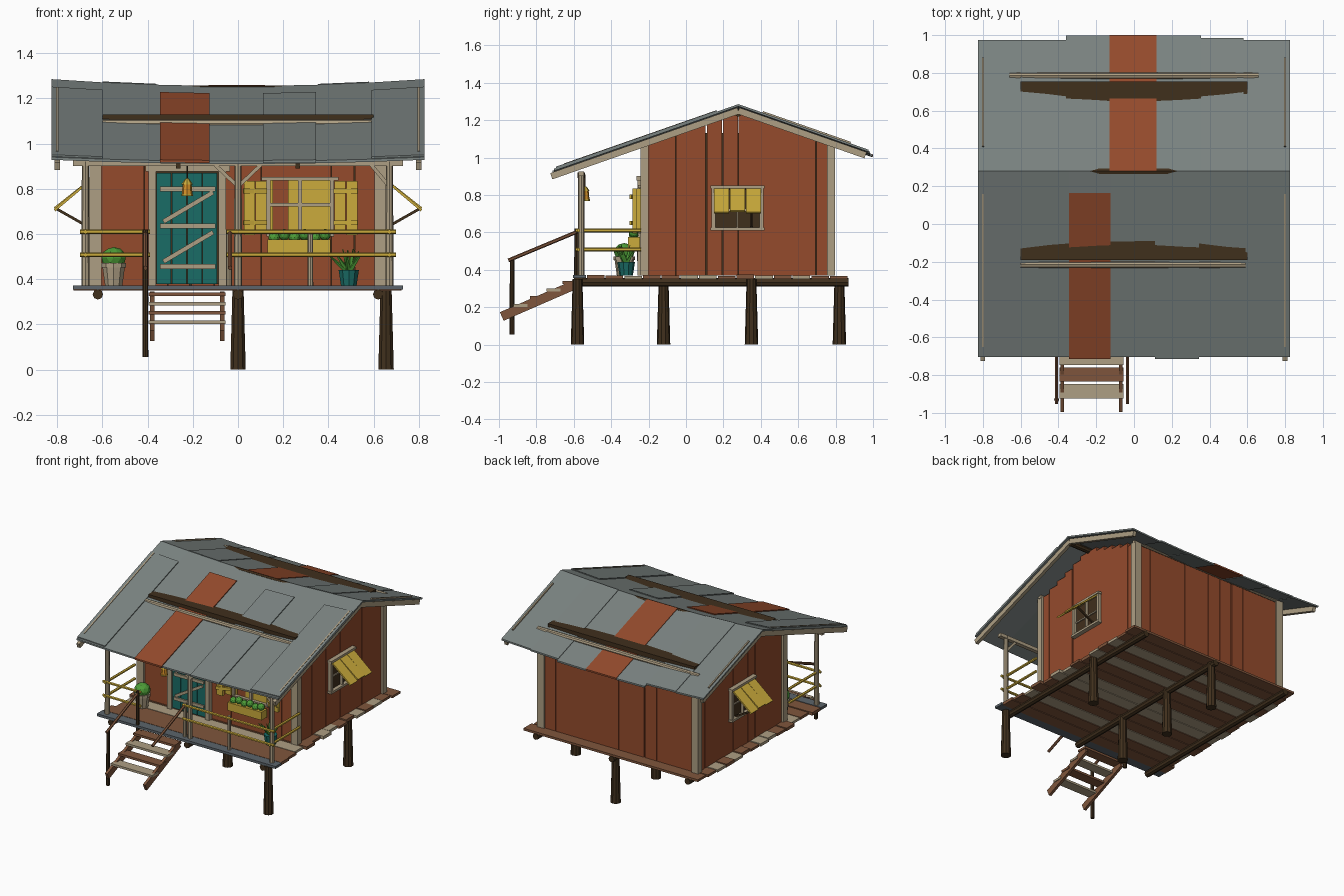
import bpy, bmesh, random
from mathutils import Vector

random.seed(4)
if "Cube" in bpy.data.objects:
    bpy.data.objects.remove(bpy.data.objects["Cube"])


def material(name, r, g, b):
    col = [(c / 255) ** 2.2 for c in (r, g, b)] + [1]
    m = bpy.data.materials.new(name)
    m.use_nodes = True
    m.diffuse_color = col
    m.node_tree.nodes["Principled BSDF"].inputs["Base Color"].default_value = col
    return m


GREY = material("roof grey", 122, 130, 128)
RED = material("rust red", 147, 76, 48)
TAN = material("weathered tan", 172, 157, 130)
YELLOW = material("painted yellow", 202, 170, 62)
TEAL = material("teal", 32, 108, 102)
DARK = material("dark timber", 66, 51, 34)
BROWN = material("brown timber", 126, 86, 62)
GREEN = material("leaf green", 78, 155, 58)
SLATE = material("slate", 92, 100, 106)
ORANGE = material("lamp orange", 215, 145, 45)


def finish(name, bm, mat):
    bmesh.ops.recalc_face_normals(bm, faces=bm.faces)
    me = bpy.data.meshes.new(name)
    bm.to_mesh(me)
    bm.free()
    me.materials.append(mat)
    ob = bpy.data.objects.new(name, me)
    bpy.context.collection.objects.link(ob)
    return ob


def prism(name, pts, mat):
    """Hexahedron from four bottom points followed by four top points."""
    bm = bmesh.new()
    v = [bm.verts.new(p) for p in pts]
    bm.faces.new(v[:4])
    bm.faces.new(v[4:])
    for i in range(4):
        j = (i + 1) % 4
        bm.faces.new((v[i], v[j], v[j + 4], v[i + 4]))
    return finish(name, bm, mat)


def box(name, x0, x1, y0, y1, z0, z1, mat):
    ring = [(x0, y0), (x1, y0), (x1, y1), (x0, y1)]
    return prism(name, [(x, y, z) for z in (z0, z1) for x, y in ring], mat)


def orient(ob, p, q):
    p, q = Vector(p), Vector(q)
    ob.location = (p + q) / 2
    ob.rotation_mode = 'QUATERNION'
    ob.rotation_quaternion = (q - p).to_track_quat('Z', 'Y')
    return ob


def beam(name, p, q, w, h, mat):
    d = (Vector(q) - Vector(p)).length / 2
    return orient(box(name, -w/2, w/2, -h/2, h/2, -d, d, mat), p, q)


def pole(name, p, q, r0, r1, mat, sides=8):
    bm = bmesh.new()
    bmesh.ops.create_cone(bm, cap_ends=True, segments=sides, radius1=r0, radius2=r1,
                          depth=(Vector(q) - Vector(p)).length)
    return orient(finish(name, bm, mat), p, q)


def ball(name, loc, r, mat, squash=1):
    bm = bmesh.new()
    bmesh.ops.create_icosphere(bm, subdivisions=2, radius=r)
    ob = finish(name, bm, mat)
    ob.location, ob.scale = loc, (1, 1, squash)


RIDGE = 0.28


def roof_z(x, y):
    d = abs(y - RIDGE)
    return 1.285 - 0.03 * (1 - (x / 0.82) ** 2) * (1 - 0.4 * d) - 0.35 * d


def sheet(x0, x1, y0, y1, lift, mat):
    ring = [(x0, y0), (x1, y0), (x1, y1), (x0, y1)]
    prism("roof_sheet", [(x, y, roof_z(x, y) + lift + t) for t in (-0.012, 0) for x, y in ring], mat)


# Roof sheets, with raised patches over the front slope
xs = [-0.825, -0.6, -0.345, -0.125, 0.11, 0.345, 0.59, 0.825]
for i, (a, b) in enumerate(zip(xs, xs[1:])):
    sheet(a, b, -0.705, RIDGE, 0, GREY)
    if i % 2 == 0:
        sheet(a, b, -0.715 if 0 < i < 6 else -0.695, 0.165, 0.007, RED if i == 2 else GREY)
ends = [0.975, 0.975, 0.998, 1.0, 0.998, 0.985, 0.975]
back_xs = [-0.825, -0.6, -0.36, -0.13, 0.12, 0.355, 0.58, 0.825]
for i, (a, b) in enumerate(zip(back_xs, back_xs[1:])):
    sheet(a, b, RIDGE, ends[i], 0.004 * (i % 2), RED if i == 3 else GREY)

# Ridge pole, rafters and roof edge strips
pole("ridge_pole", (-0.8, RIDGE, 1.238), (0.8, RIDGE, 1.238), 0.02, 0.02, DARK)
for s in (-1, 1):
    for y in (-0.72, 0.96):
        zt = 1.25 - 0.35 * abs(y - RIDGE)
        beam("edge_rafter", (s * 0.8, RIDGE, 1.25), (s * 0.8, y, zt), 0.025, 0.035, TAN)
    for y0, y1 in ((-0.65, 0.16), (0.41, 0.88)):
        beam("edge_strip", (s * 0.8, y0, roof_z(0.8, y0) + 0.004),
             (s * 0.8, y1, roof_z(0.8, y1) + 0.004), 0.01, 0.012, TAN)

# Dark inner room and wall plates that show through the sagging roof
box("inner_room", -0.6, 0.6, -0.19, 0.755, 0.37, 1.13, DARK)
for y in (-0.215, 0.785):
    pole("wall_plate", (-0.66, y, 1.09), (0.66, y, 1.09), 0.017, 0.017, TAN)

# Wall planks
for k in range(12):
    x0 = -0.62 + k * 1.24 / 12
    gap = random.choice((0.001, 0.003, 0.008))
    for y in (-0.225, 0.755):
        box("wall_plank", x0, x0 + 1.24 / 12 - gap, y, y + 0.03, 0.37, 1.07, RED)
    for s in (-1, 1):
        y0 = -0.22 + k / 12
        y1 = y0 + 1 / 12 - gap
        top = min(roof_z(0.64, y0), roof_z(0.64, y1)) - 0.014
        box("gable_plank", s * 0.605, s * 0.64, y0, y1, 0.37, top, RED)
for s in (-1, 1):
    for y in (-0.222, 0.775):
        box("corner_post", s * 0.63 - 0.027, s * 0.63 + 0.027, y - 0.022, y + 0.022, 0.37, 1.08, TAN)

# Deck planks, bearers and stilts
for k in range(14):
    y0 = -0.53 + k * 0.1
    mat = TAN if k in (2, 5, 6, 9, 11) else BROWN
    box("deck_plank", -random.uniform(0.69, 0.73), random.uniform(0.69, 0.73),
        y0, y0 + 0.094, 0.35, 0.37 + random.uniform(-0.004, 0.004), mat)
box("deck_front_plank", -0.73, 0.73, -0.605, -0.535, 0.355, 0.373, SLATE)
for x in (-0.62, 0, 0.62):
    pole("bearer", (x, -0.6, 0.333), (x, 0.87, 0.333), 0.023, 0.023, DARK)
for x, y in ((0.655, -0.58), (0.655, 0.35), (0, -0.12), (0, 0.35), (0, 0.82)):
    pole("stilt", (x, y, 0), (x, y, 0.35), 0.036, 0.026, DARK, 10)

# Porch posts, top beam and braces
Y = -0.56
for x in (-0.675, 0, 0.67):
    pole("porch_post", (x, Y, 0.37), (x, Y, 0.92), 0.018, 0.016, TAN)
beam("porch_beam", (-0.73, Y, 0.913), (0.73, Y, 0.913), 0.03, 0.025, TAN)
for x, dx in ((0, -0.1), (0, 0.1), (0.67, -0.08)):
    beam("porch_brace", (x, Y, 0.81), (x + dx, Y, 0.905), 0.02, 0.016, TAN)
for x in (-0.265, 0.265):
    box("beam_bracket", x - 0.01, x + 0.01, Y - 0.02, Y + 0.02, 0.89, 0.92, DARK)

# Railings
for z in (0.61, 0.508):
    for a, b in ((-0.7, -0.39), (-0.05, 0.7)):
        pole("front_rail", (a, Y - 0.015, z), (b, Y - 0.015, z), 0.01, 0.01, YELLOW, 6)
    for x in (-0.675, 0.67):
        pole("side_rail", (x, -0.59, z), (x, -0.24, z), 0.01, 0.01, YELLOW, 6)
for x in (-0.04, 0.32):
    pole("rail_post", (x, Y, 0.37), (x, Y, 0.62), 0.013, 0.012, TAN)

# Steps and handrails
for x in (-0.38, -0.07):
    beam("stringer", (x, -0.985, 0.15), (x, -0.59, 0.322), 0.02, 0.05, BROWN)
for k in range(4):
    y, z = -0.885 + k * 0.088, 0.21 + k * 0.041
    box("tread", -0.395, -0.055, y - 0.038, y + 0.038, z - 0.008, z + 0.008, BROWN if k % 2 else TAN)
for x in (-0.41, -0.035):
    pole("handrail", (x, -0.95, 0.45), (x, -0.57, 0.608), 0.01, 0.01, BROWN, 6)
pole("newel_post", (-0.41, -0.93, 0.055), (-0.41, -0.93, 0.46), 0.013, 0.012, DARK)
pole("upper_newel", (-0.41, -0.585, 0.3), (-0.41, -0.585, 0.62), 0.013, 0.012, DARK)

# Door with frame and zigzag bracing
box("door_backing", -0.365, -0.085, -0.235, -0.226, 0.38, 0.88, DARK)
for k in range(4):
    x = -0.36 + k * 0.068
    box("door_plank", x, x + 0.064, -0.25, -0.235, 0.38, 0.87, TEAL)
for z in (0.80, 0.635, 0.457):
    beam("door_bar", (-0.345, -0.255, z), (-0.1, -0.255, z), 0.012, 0.022, TAN)
for z in (0.478, 0.655):
    beam("door_brace", (-0.33, -0.257, z), (-0.11, -0.257, z + 0.13), 0.01, 0.02, TAN)
for x in (-0.38, -0.07):
    box("door_jamb", x - 0.017, x + 0.017, -0.26, -0.22, 0.37, 0.88, TAN)
box("door_lintel", -0.41, -0.035, -0.265, -0.22, 0.877, 0.902, TAN)

# Front window with curtains and open shutters
for a, b in ((0.135, 0.155), (0.222, 0.415)):
    box("curtain", a, b, -0.232, -0.224, 0.59, 0.84, YELLOW)
for z in (0.6, 0.73, 0.845):
    w = 0.17 if z > 0.8 else 0.145
    beam("window_bar", (0.275 - w, -0.243, z), (0.275 + w, -0.243, z), 0.025, 0.014, TAN)
for x in (0.135, 0.275, 0.415):
    box("window_upright", x - 0.009, x + 0.009, -0.25, -0.225, 0.59, 0.845, TAN)
for hinge, tip in ((0.127, 0.025), (0.425, 0.53)):
    for k in range(2):
        c = hinge + (tip - hinge) * (0.25 + 0.5 * k)
        y = -0.25 - 0.025 * k
        box("shutter_plank", c - 0.024, c + 0.024, y - 0.012, y + 0.012, 0.605 - 0.01 * k, 0.835, YELLOW)
    for z in (0.65, 0.79):
        beam("shutter_batten", (hinge, -0.262, z), (tip, -0.297, z), 0.012, 0.022, YELLOW)

# Window box and its plants
box("window_box", 0.13, 0.41, -0.31, -0.245, 0.515, 0.575, YELLOW)
for k in range(6):
    ball("box_plant", (0.16 + k * 0.045, -0.28, 0.585 + 0.012 * (k % 2)), 0.026, GREEN)

# Side windows with propped awning shutters
for s in (-1, 1):
    box("side_pane", s * 0.64, s * 0.645, 0.15, 0.4, 0.62, 0.84, DARK)
    for y in (0.147, 0.275, 0.403):
        w = 0.004 if y == 0.275 else 0.011
        box("side_upright", s * 0.64, s * 0.665, y - w, y + w, 0.61, 0.845, TAN)
    for z in (0.617, 0.843):
        beam("side_bar", (s * 0.655, 0.13, z), (s * 0.655, 0.42, z), 0.035, 0.016, TAN)
    beam("side_muntin", (s * 0.648, 0.15, 0.72), (s * 0.648, 0.4, 0.72), 0.01, 0.01, TAN)
    for k in range(3):
        y = 0.19 + k * 0.085
        beam("awning_plank", (s * 0.66, y, 0.833), (s * 0.812, y, 0.705 + 0.008 * (k % 2)), 0.081, 0.011, YELLOW)
    beam("awning_prop", (s * 0.65, 0.35, 0.625), (s * 0.8, 0.35, 0.71), 0.012, 0.012, DARK)

# Potted bush and spiky plant
pole("bush_pot", (-0.55, -0.33, 0.37), (-0.55, -0.33, 0.46), 0.04, 0.053, TAN, 10)
pole("bush_pot_rim", (-0.55, -0.33, 0.452), (-0.55, -0.33, 0.472), 0.057, 0.057, TAN, 10)
ball("bush", (-0.55, -0.33, 0.495), 0.056, GREEN, 0.85)
pole("spiky_pot", (0.49, -0.32, 0.37), (0.49, -0.32, 0.44), 0.036, 0.047, TEAL, 10)
for k in range(11):
    a = Vector((1, 0, 0))
    a.rotate(Vector((0, 0, 1)).rotation_difference(Vector((0, 0, 1))))
    reach = random.uniform(0.03, 0.09)
    a = Vector((random.uniform(-1, 1), random.uniform(-0.8, 0.8), 0)).normalized() * reach
    base = Vector((0.49, -0.32, 0.43))
    pole("spiky_leaf", base, base + a + Vector((0, 0, 0.12 - 0.5 * reach)), 0.014, 0.002, GREEN, 4)

# Hanging lantern
L = (-0.225, -0.54)
pole("lantern_hook", (*L, 0.83), (*L, 0.91), 0.004, 0.004, DARK, 6)
pole("lantern_glass", (*L, 0.775), (*L, 0.82), 0.024, 0.02, ORANGE)
pole("lantern_cap", (*L, 0.82), (*L, 0.845), 0.026, 0.008, YELLOW)
pole("lantern_base", (*L, 0.768), (*L, 0.777), 0.026, 0.026, YELLOW)
